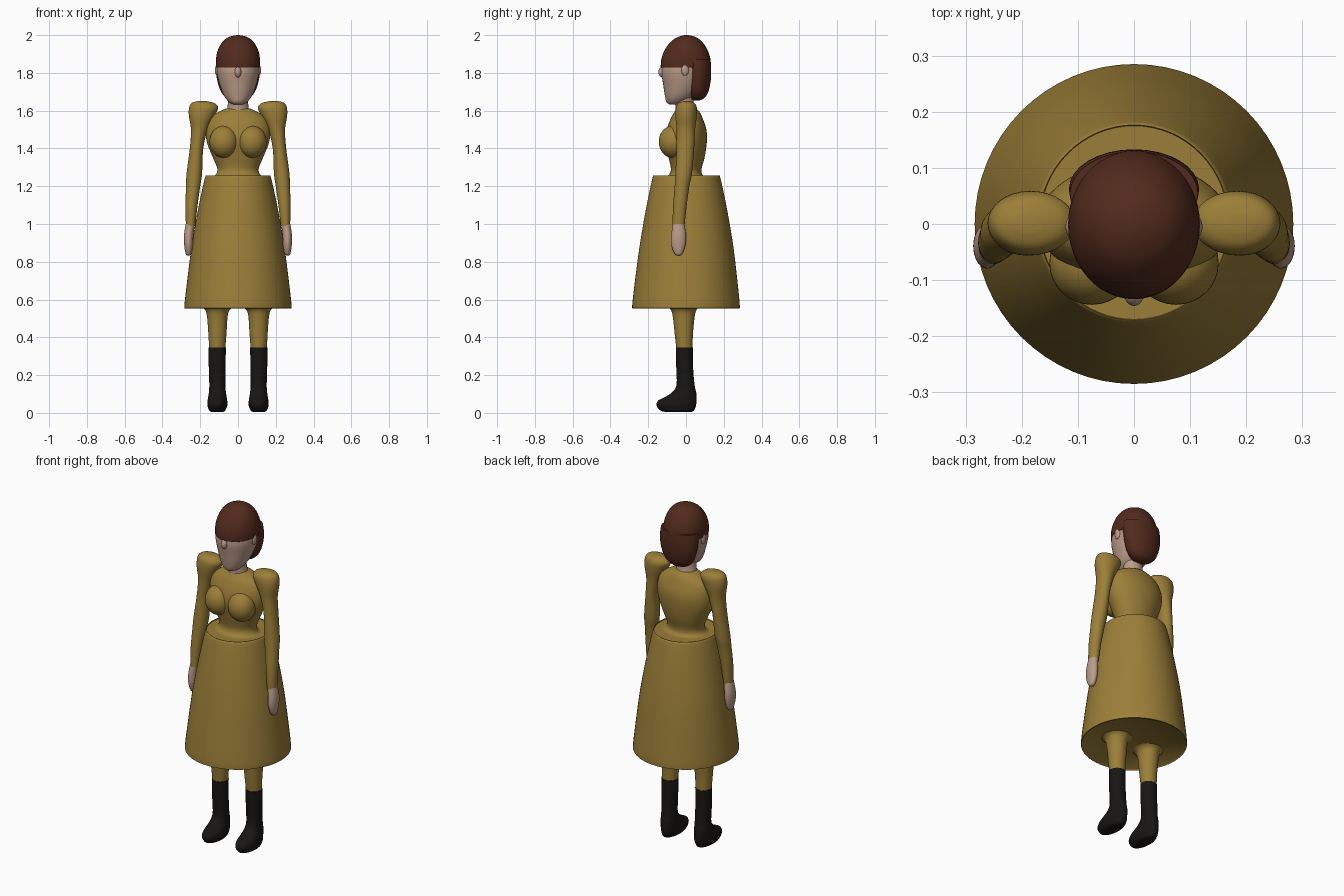
import bpy, bmesh, math


def material(name, rgb):
    m = bpy.data.materials.new(name)
    m.diffuse_color = (*rgb, 1)
    return m


gold = material("gold_cloth", (0.33, 0.21, 0.04))
skin = material("skin", (0.50, 0.33, 0.25))
brown = material("hair_brown", (0.085, 0.024, 0.012))
black = material("boot_black", (0.009, 0.008, 0.007))


def finish(name, bm, mat, mirror=False):
    bmesh.ops.recalc_face_normals(bm, faces=bm.faces)
    me = bpy.data.meshes.new(name)
    bm.to_mesh(me)
    bm.free()
    me.materials.append(mat)
    ob = bpy.data.objects.new(name, me)
    bpy.context.collection.objects.link(ob)
    bpy.ops.object.select_all(action='DESELECT')
    ob.select_set(True)
    bpy.context.view_layer.objects.active = ob
    bpy.ops.object.shade_smooth_by_angle(angle=math.radians(50))
    if mirror:
        ob.modifiers.new("mirror", 'MIRROR').use_axis[0] = True
    return ob


def catmull(a, b, c, d, t):
    return 0.5 * (2 * b + (c - a) * t + (2 * a - 5 * b + 4 * c - d) * t * t
                  + (3 * b - a - 3 * c + d) * t ** 3)


def loft(name, rings, mat, mirror=False, steps=4, n=32):
    """Elliptical sections given by extents: (z, x0, x1, y0, y1)."""
    rows = []
    for i in range(len(rings) - 1):
        q = [rings[max(i - 1, 0)], rings[i], rings[i + 1], rings[min(i + 2, len(rings) - 1)]]
        rows += [[catmull(*v, s / steps) for v in zip(*q)] for s in range(steps)]
    rows.append(rings[-1])
    bm = bmesh.new()
    loops = []
    for z, x0, x1, y0, y1 in rows:
        loops.append([bm.verts.new(((x0 + x1) / 2 + (x1 - x0) / 2 * math.cos(a),
                                    (y0 + y1) / 2 + (y1 - y0) / 2 * math.sin(a), z))
                      for a in (2 * math.pi * k / n for k in range(n))])
    for p, q in zip(loops, loops[1:]):
        for k in range(n):
            bm.faces.new((p[k], p[(k + 1) % n], q[(k + 1) % n], q[k]))
    bm.faces.new(loops[0])
    bm.faces.new(loops[-1])
    return finish(name, bm, mat, mirror)


def ball(name, center, radii, mat, mirror=False):
    bm = bmesh.new()
    bmesh.ops.create_uvsphere(bm, u_segments=32, v_segments=20, radius=1)
    bmesh.ops.scale(bm, vec=radii, verts=bm.verts)
    bmesh.ops.translate(bm, vec=center, verts=bm.verts)
    return finish(name, bm, mat, mirror)


def sym(*rows):
    return [(z, -x, x, y0, y1) for z, x, y0, y1 in rows]


# skirt: closed flaring bell
loft("skirt", sym((0.558, 0.278, -0.278, 0.278), (0.565, 0.284, -0.285, 0.285),
                  (0.7, 0.269, -0.27, 0.272), (0.9, 0.243, -0.243, 0.248),
                  (1.1, 0.207, -0.208, 0.213), (1.245, 0.175, -0.177, 0.182),
                  (1.252, 0.168, -0.17, 0.175)), gold, n=64)

# bodice with narrow waist, and bust
loft("bodice", sym((1.248, 0.155, -0.14, 0.14), (1.257, 0.122, -0.095, 0.09),
                   (1.29, 0.109, -0.08, 0.082), (1.35, 0.132, -0.092, 0.098),
                   (1.43, 0.164, -0.108, 0.11), (1.5, 0.17, -0.102, 0.108),
                   (1.56, 0.15, -0.08, 0.088), (1.595, 0.10, -0.06, 0.07),
                   (1.612, 0.06, -0.05, 0.05)), gold, n=48)
ball("bust", (0.075, -0.07, 1.435), (0.076, 0.074, 0.085), gold, True)

# sleeves with puffed shoulders, and hands
loft("sleeves", [(0.99, 0.226, 0.276, -0.072, -0.008), (1.1, 0.214, 0.278, -0.068, 0.004),
                 (1.2, 0.200, 0.275, -0.06, 0.018), (1.27, 0.190, 0.272, -0.056, 0.032),
                 (1.4, 0.184, 0.255, -0.05, 0.043), (1.5, 0.160, 0.249, -0.05, 0.048),
                 (1.57, 0.125, 0.260, -0.056, 0.057), (1.615, 0.105, 0.259, -0.054, 0.058),
                 (1.64, 0.125, 0.246, -0.04, 0.045), (1.65, 0.165, 0.215, -0.015, 0.018)],
     gold, True)
loft("hands", [(0.833, 0.257, 0.27, -0.047, -0.033), (0.845, 0.246, 0.278, -0.062, -0.018),
               (0.89, 0.238, 0.285, -0.078, -0.003), (0.94, 0.236, 0.286, -0.078, 0.0),
               (1.0, 0.228, 0.277, -0.07, -0.008)], skin, True)

# legs flaring into the skirt underside, and boots
loft("legs", [(0.33, 0.068, 0.152, -0.05, 0.034), (0.42, 0.061, 0.157, -0.06, 0.037),
              (0.51, 0.055, 0.164, -0.07, 0.046), (0.545, 0.044, 0.174, -0.08, 0.056),
              (0.562, 0.02, 0.195, -0.10, 0.075)], gold, True)
loft("boots", [(0.004, 0.083, 0.137, -0.10, 0.025), (0.012, 0.068, 0.152, -0.135, 0.042),
               (0.04, 0.056, 0.162, -0.156, 0.053), (0.065, 0.057, 0.161, -0.147, 0.056),
               (0.085, 0.06, 0.158, -0.11, 0.056), (0.11, 0.064, 0.154, -0.072, 0.054),
               (0.15, 0.067, 0.152, -0.05, 0.045), (0.25, 0.066, 0.155, -0.052, 0.037),
               (0.345, 0.064, 0.156, -0.053, 0.036)], black, True)

# neck and face
loft("neck", sym((1.57, 0.07, -0.055, 0.06), (1.61, 0.057, -0.055, 0.045),
                 (1.66, 0.053, -0.06, 0.04), (1.72, 0.055, -0.06, 0.05)), skin)
loft("face", sym((1.632, 0.022, -0.085, -0.04), (1.645, 0.047, -0.103, 0.0),
                 (1.68, 0.075, -0.112, 0.05), (1.74, 0.098, -0.121, 0.09),
                 (1.80, 0.112, -0.130, 0.11), (1.85, 0.112, -0.125, 0.11)), skin)
ball("nose", (0, -0.122, 1.805), (0.018, 0.024, 0.03), skin)
ball("ears", (0.11, -0.005, 1.815), (0.012, 0.02, 0.03), skin, True)

# hair: crown cap plus a long back bob
loft("hair_crown", sym((1.828, 0.114, -0.132, 0.12), (1.835, 0.117, -0.134, 0.131),
                       (1.88, 0.116, -0.129, 0.128), (1.93, 0.103, -0.108, 0.11),
                       (1.97, 0.077, -0.075, 0.08), (1.99, 0.047, -0.043, 0.05),
                       (1.998, 0.02, -0.018, 0.024), (2.0, 0.002, -0.001, 0.005)), brown, n=48)
loft("hair_back", sym((1.655, 0.03, 0.04, 0.075), (1.667, 0.06, 0.02, 0.098),
                      (1.70, 0.09, 0.008, 0.118), (1.76, 0.110, 0.0, 0.131),
                      (1.82, 0.116, -0.008, 0.133), (1.87, 0.114, -0.02, 0.129)), brown)
